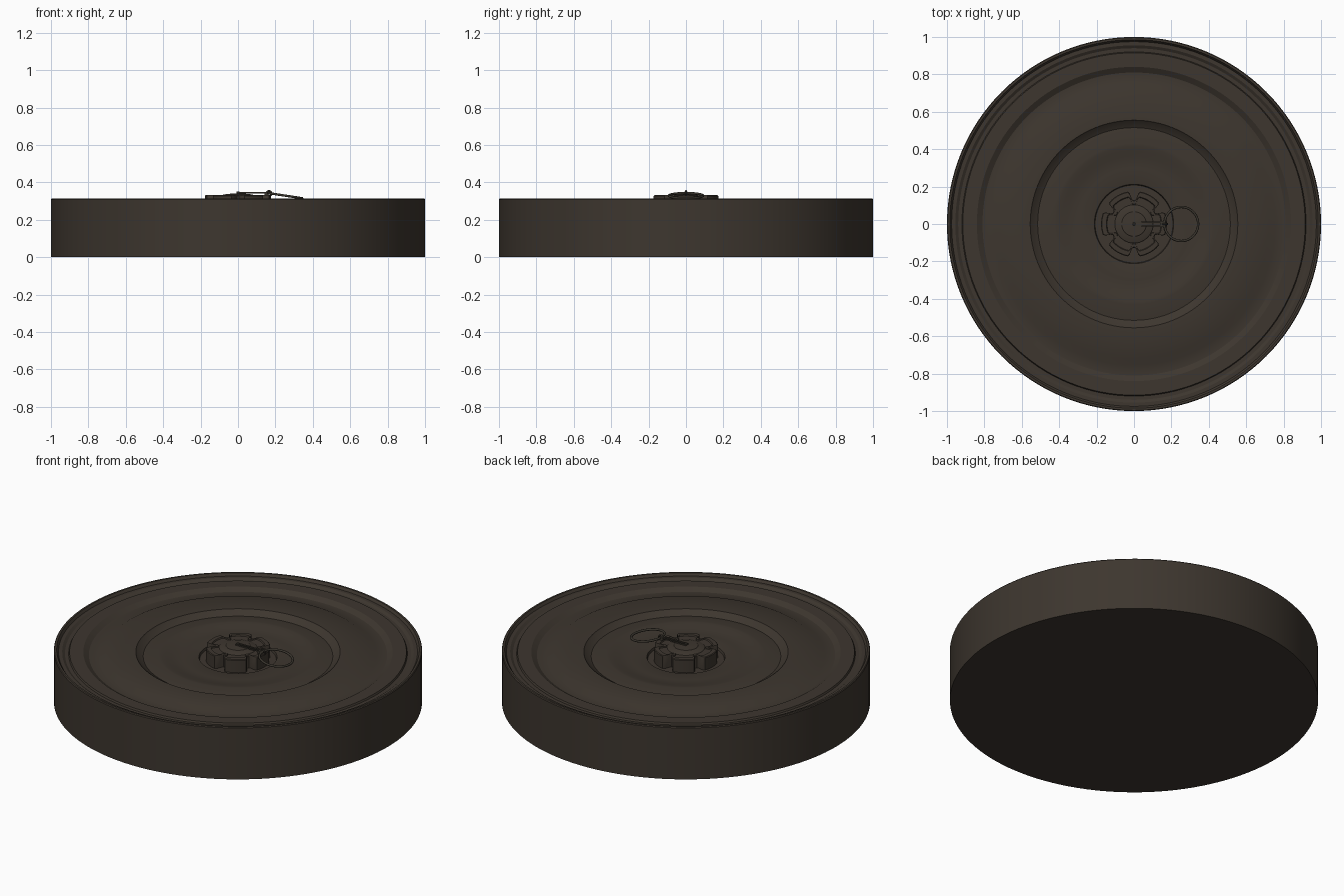
import bpy, bmesh, math
from math import sin, cos, pi, radians

if "Cube" in bpy.data.objects:
    bpy.data.objects.remove(bpy.data.objects["Cube"])


def material(name, rgb):
    m = bpy.data.materials.new(name)
    m.diffuse_color = (*rgb, 1)
    m.use_nodes = True
    m.node_tree.nodes["Principled BSDF"].inputs["Base Color"].default_value = m.diffuse_color
    return m


BROWN = material("dark brown", (0.047, 0.037, 0.028))
METAL = material("dark olive metal", (0.042, 0.036, 0.027))


def finish(name, bm, mat, angle=30):
    bmesh.ops.recalc_face_normals(bm, faces=bm.faces)
    me = bpy.data.meshes.new(name)
    bm.to_mesh(me)
    bm.free()
    me.materials.append(mat)
    ob = bpy.data.objects.new(name, me)
    bpy.context.collection.objects.link(ob)
    bpy.ops.object.select_all(action='DESELECT')
    ob.select_set(True)
    bpy.context.view_layer.objects.active = ob
    bpy.ops.object.shade_smooth_by_angle(angle=radians(angle))
    return ob


def lathe(name, profile, mat, n=96):
    """Revolve (radius, z) points around z; ends are closed with caps."""
    bm = bmesh.new()
    rings = [[bm.verts.new((r * cos(2 * pi * i / n), r * sin(2 * pi * i / n), z))
              for i in range(n)] for r, z in profile]
    for a, b in zip(rings, rings[1:]):
        for i in range(n):
            j = (i + 1) % n
            bm.faces.new((a[i], a[j], b[j], b[i]))
    bm.faces.new(rings[0])
    bm.faces.new(rings[-1])
    return finish(name, bm, mat)


def torus(name, major, minor, mat, loc=(0, 0, 0), rot=(0, 0, 0)):
    bpy.ops.mesh.primitive_torus_add(major_radius=major, minor_radius=minor, major_segments=48,
                                     minor_segments=10, location=loc, rotation=rot)
    ob = bpy.context.object
    ob.name = name
    ob.data.materials.append(mat)
    bpy.ops.object.shade_smooth()
    return ob


def box(name, size, loc, mat, rot=(0, 0, 0)):
    bpy.ops.mesh.primitive_cube_add(size=1, location=loc, rotation=rot)
    ob = bpy.context.object
    ob.name = name
    ob.scale = size
    ob.data.materials.append(mat)
    return ob


# Round body with stepped rings on its top and a central well
lathe("body", [(1.0, 0), (1.0, 0.308), (0.996, 0.313), (0.985, 0.313), (0.975, 0.298),
               (0.955, 0.298), (0.94, 0.288), (0.92, 0.288), (0.915, 0.298),
               (0.84, 0.298), (0.81, 0.280), (0.755, 0.280), (0.72, 0.298),
               (0.555, 0.298), (0.55, 0.292), (0.515, 0.272), (0.43, 0.284),
               (0.415, 0.283), (0.39, 0.279), (0.36, 0.273), (0.33, 0.269), (0.30, 0.268),
               (0.218, 0.270), (0.212, 0.268), (0.208, 0.255)], BROWN, 128)


# Six-lobed cap outline with rounded notches
def lobes(outer, inner, half_deg=19):
    pts = []
    for k in range(6):
        base = 60 * k
        for t in range(7):
            a = radians(base - half_deg + 2 * half_deg * t / 6)
            pts.append((outer * cos(a), outer * sin(a)))
        for t in range(7):
            u = t / 6
            a = radians(base + half_deg + 3 + (60 - 2 * half_deg - 6) * u)
            r = inner + (outer - inner) * 0.75 * abs(2 * u - 1) ** 4
            pts.append((r * cos(a), r * sin(a)))
    return pts


bm = bmesh.new()
layers = [[bm.verts.new((x, y, z)) for x, y in lobes(o, i)]
          for o, i, z in [(0.176, 0.128, 0.255), (0.176, 0.128, 0.328), (0.172, 0.124, 0.332),
                          (0.148, 0.106, 0.332), (0.144, 0.103, 0.325)]]
for a, b in zip(layers, layers[1:]):
    for i in range(len(a)):
        j = (i + 1) % len(a)
        bm.faces.new((a[i], a[j], b[j], b[i]))
bm.faces.new(layers[0])
bm.faces.new(layers[-1])
finish("lobed_cap", bm, BROWN)

# Low dome and hub in the middle of the cap
lathe("cap_dome", [(0.105, 0.322), (0.10, 0.328), (0.085, 0.333), (0.068, 0.336),
                   (0.066, 0.338), (0.03, 0.340), (0.008, 0.341)], BROWN, 48)
lathe("hub_pin", [(0.009, 0.335), (0.009, 0.349), (0.005, 0.352)], METAL, 16)

# Split pin: two thin prongs and a crossing block
for s in (-1, 1):
    box("pin_prong", (0.175, 0.007, 0.007), (0.08, s * 0.009, 0.344), METAL)
box("pin_block", (0.022, 0.032, 0.016), (0.153, 0, 0.340), METAL)

# Pull ring hanging from the pin, sloping down to the body
tilt = math.atan2(0.026, 0.172)
torus("pull_ring", 0.091, 0.0065, METAL, (0.253, 0, 0.329), (0, tilt, 0))
torus("pin_eye", 0.013, 0.0045, METAL, (0.166, 0, 0.341), (pi / 2, 0, 0))
